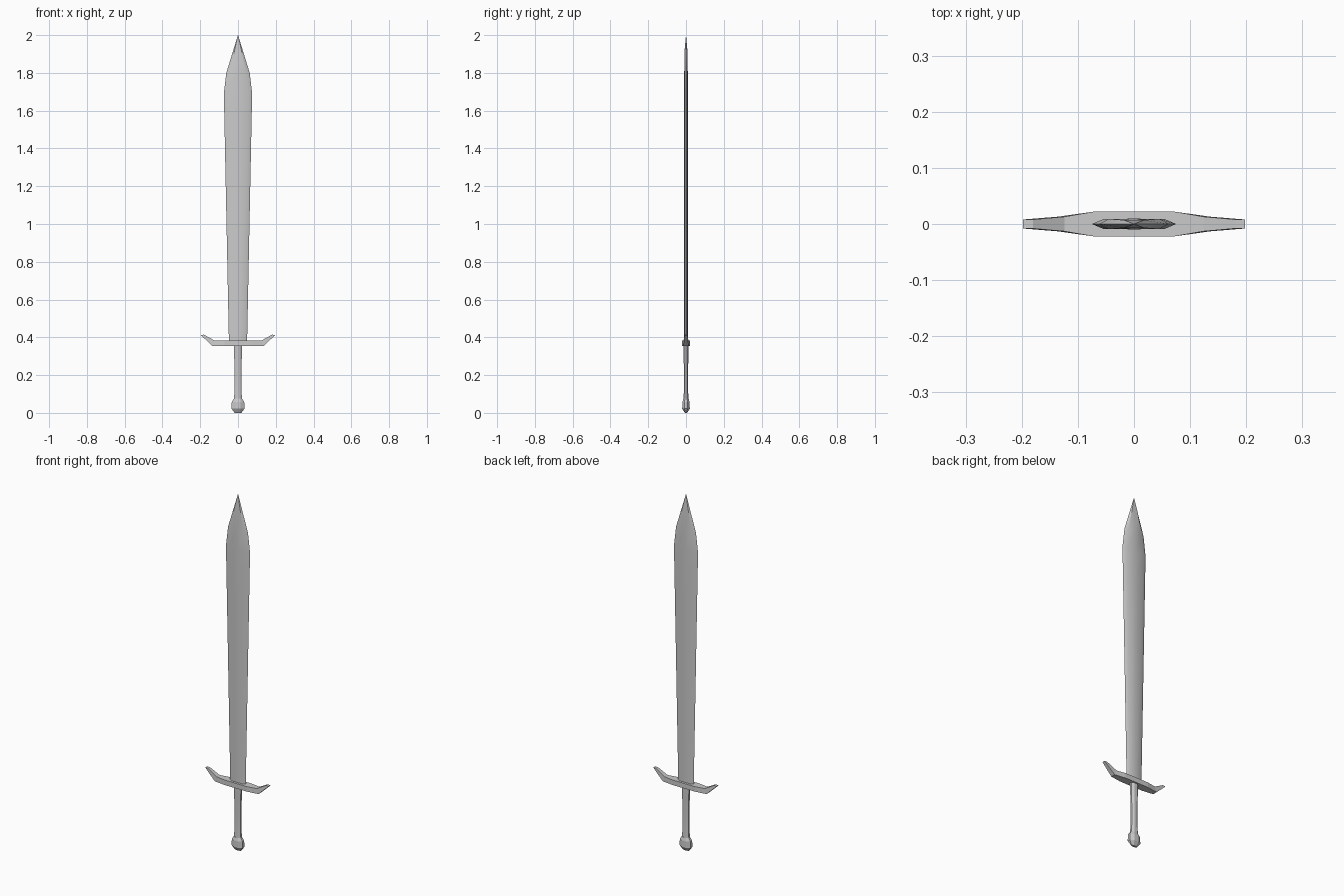
import bpy, bmesh, math

if "Cube" in bpy.data.objects:
    bpy.data.objects.remove(bpy.data.objects["Cube"])


def loft(name, rings, smooth=None):
    """Skin a list of equal-length closed rings and cap both ends."""
    bm = bmesh.new()
    loops = [[bm.verts.new(p) for p in ring] for ring in rings]
    n = len(loops[0])
    for a, b in zip(loops, loops[1:]):
        for i in range(n):
            j = (i + 1) % n
            bm.faces.new((a[i], a[j], b[j], b[i]))
    bm.faces.new(loops[0])
    bm.faces.new(loops[-1])
    bmesh.ops.remove_doubles(bm, verts=bm.verts, dist=1e-5)
    bmesh.ops.recalc_face_normals(bm, faces=bm.faces)
    mesh = bpy.data.meshes.new(name)
    bm.to_mesh(mesh)
    bm.free()
    obj = bpy.data.objects.new(name, mesh)
    bpy.context.collection.objects.link(obj)
    if smooth:
        bpy.ops.object.select_all(action='DESELECT')
        obj.select_set(True)
        bpy.context.view_layer.objects.active = obj
        bpy.ops.object.shade_smooth_by_angle(angle=math.radians(smooth))
    return obj


def blade_ring(z, w, t):
    """Flat blade section with bevelled cutting edges and a centre line."""
    b = w * 0.72
    return [(-w, 0, z), (-b, -t, z), (0, -t * 1.05, z), (b, -t, z),
            (w, 0, z), (b, t, z), (0, t * 1.05, z), (-b, t, z)]


def octagon(z, rx, ry):
    k = 1 / math.cos(math.pi / 8)
    return [(rx * k * math.cos(a), ry * k * math.sin(a), z)
            for a in (math.pi / 8 + i * math.pi / 4 for i in range(8))]


# Blade: leaf shaped, widest near the point
loft("blade", [blade_ring(*s) for s in [
    (0.37, 0.048, 0.009), (1.60, 0.073, 0.009), (1.69, 0.075, 0.009),
    (1.80, 0.062, 0.009), (1.92, 0.025, 0.007), (2.00, 0.0005, 0.0003)]], 30)

# Crossguard: rectangular sections (top x, top z, bottom x, bottom z, half depth)
half = [(0.072, 0.383, 0.072, 0.355, 0.022),
        (0.124, 0.383, 0.136, 0.355, 0.013),
        (0.180, 0.414, 0.198, 0.413, 0.008)]
stations = [(-a, b, -c, d, e) for a, b, c, d, e in reversed(half)] + half
loft("crossguard", [[(xt, -d, zt), (xt, d, zt), (xb, d, zb), (xb, -d, zb)]
                    for xt, zt, xb, zb, d in stations])

# Grip: flattened octagon, slightly waisted
loft("grip", [octagon(*s) for s in [
    (0.065, 0.022, 0.014), (0.12, 0.018, 0.011),
    (0.22, 0.018, 0.011), (0.36, 0.022, 0.014)]], 30)

# Pommel: faceted cap with a chamfered base
loft("pommel", [octagon(*s) for s in [
    (0.0, 0.018, 0.006), (0.022, 0.034, 0.020),
    (0.058, 0.033, 0.019), (0.075, 0.022, 0.014)]])
